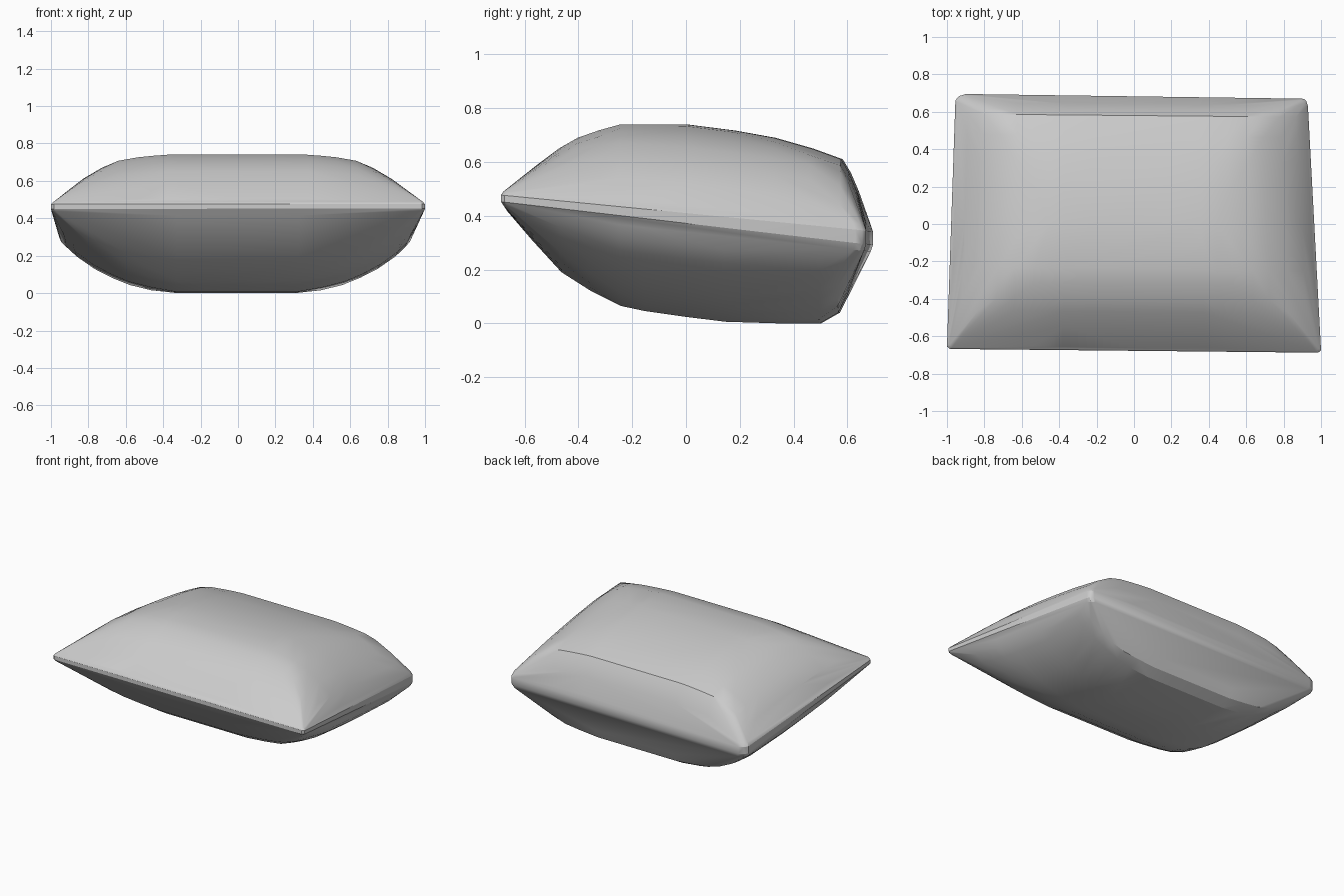
import bpy, bmesh

if "Cube" in bpy.data.objects:
    bpy.data.objects.remove(bpy.data.objects["Cube"])

# Centre-line profiles (y, z) of the upper and lower skins
TOP = [(-.66, .502), (-.55, .59), (-.47, .65), (-.4, .69), (-.32, .718), (-.24, .74), (-.1, .74), (0, .74),
       (.18, .717), (.33, .69), (.47, .65), (.58, .61), (.61, .56), (.64, .49), (.675, .37)]
BOTTOM = [(-.66, .415), (-.57, .31), (-.46, .19), (-.35, .12), (-.24, .065), (-.15, .045), (0, .02), (.15, 0),
          (.35, 0), (.5, 0), (.57, .04), (.6, .1), (.63, .17), (.67, .27)]
# Relative bulge across the width: (fraction of half width, share of full depth)
TOP_SIDE = [(0, 1), (.2, 1), (.38, 1), (.46, .97), (.54, .93), (.65, .86), (.74, .75), (.84, .58), (.93, .36), (.985, .14)]
BOTTOM_SIDE = [(0, 1), (.18, 1), (.33, 1), (.48, .93), (.6, .85), (.7, .74), (.8, .6), (.9, .41), (.95, .28), (.985, .14)]
DEPTH = .36


def seam(y):
    return .465 - .107 * (y + .69)


def skin(profile, side, sign):
    pts = []
    for y, z in profile:
        half = .968 - .03 * y / .69
        full = abs(z - seam(y))
        for f, share in side:
            # Blend a soft dome with a ridged pillow shape
            d = .6 * full * share + .4 * min(full, DEPTH * share)
            for s in (-1, 1):
                x = s * f * half
                pts.append((x - .012 * (y + .69) / 1.38, y - .009 * x, seam(y) + sign * d))
    return pts


# Outer piping line with slightly blunted corners
rim = []
for x, y in ((-1, -.655), (-.985, -.668), (1, -.675), (.985, -.688),
             (.93, .63), (.922, .655), (.9, .67), (-.955, .66), (-.94, .68), (-.9, .695)):
    for h, inset in ((-1, .988), (-.5, 1), (.5, 1), (1, .988)):
        rim.append((x * inset, y * inset, seam(y) + h * (.025 if y < 0 else .05)))

# Cushion: taut convex skin stretched over both bulges and the seam
bm = bmesh.new()
for co in skin(TOP, TOP_SIDE, 1) + skin(BOTTOM, BOTTOM_SIDE, -1) + rim:
    bm.verts.new(co)
hull = bmesh.ops.convex_hull(bm, input=bm.verts)
loose = {g for g in hull["geom_interior"] + hull["geom_unused"] if isinstance(g, bmesh.types.BMVert)}
bmesh.ops.delete(bm, geom=list(loose), context='VERTS')
bmesh.ops.recalc_face_normals(bm, faces=bm.faces)

# Rest on the floor
low = min(v.co.z for v in bm.verts)
bmesh.ops.translate(bm, verts=bm.verts, vec=(0, 0, -low))

mesh = bpy.data.meshes.new("cushion")
bm.to_mesh(mesh)
bm.free()
cushion = bpy.data.objects.new("cushion", mesh)
bpy.context.collection.objects.link(cushion)
# Smooth fabric, keeping the crisp ridges
bpy.context.view_layer.objects.active = cushion
cushion.select_set(True)
bpy.ops.object.shade_smooth_by_angle(angle=.4)
